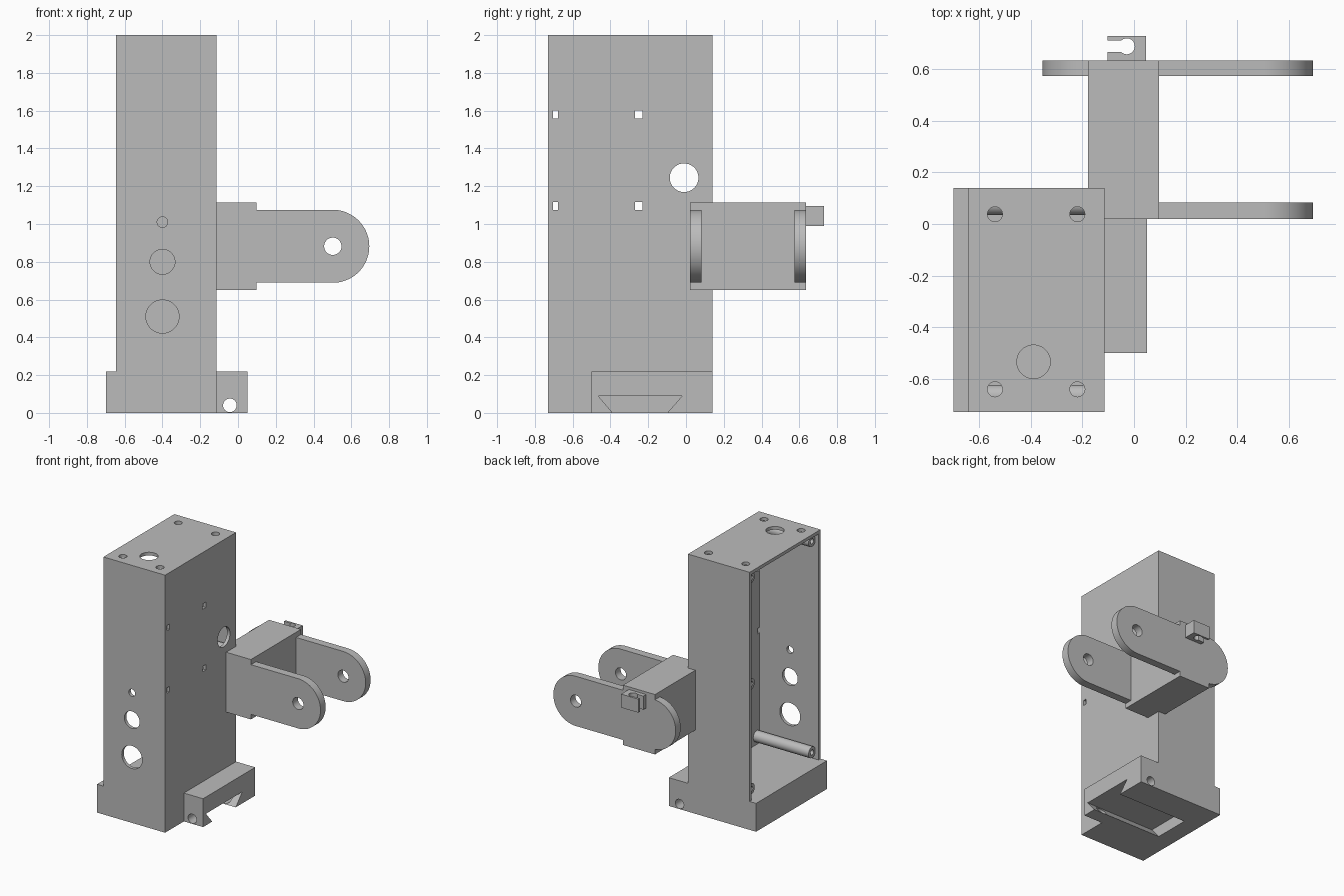
import bpy, bmesh, math
from mathutils import Vector

cube = bpy.data.objects.get("Cube")
if cube:
    bpy.data.objects.remove(cube, do_unlink=True)

grey = bpy.data.materials.new("plain grey")
grey.use_nodes = True
grey.diffuse_color = (0.5, 0.5, 0.5, 1)
grey.node_tree.nodes["Principled BSDF"].inputs["Base Color"].default_value = (0.5, 0.5, 0.5, 1)


def prism(name, axis, profile, lo, hi):
    """Extrude a 2D profile along an axis; the profile uses the other two axes in order."""
    def place(p, d):
        c = list(p)
        c.insert("xyz".index(axis), d)
        return Vector(c)
    bm = bmesh.new()
    face = bm.faces.new([bm.verts.new(place(p, lo)) for p in profile])
    shift = place((0, 0), hi - lo)
    top = bmesh.ops.extrude_face_region(bm, geom=[face])["geom"]
    bmesh.ops.translate(bm, vec=shift, verts=[v for v in top if isinstance(v, bmesh.types.BMVert)])
    bmesh.ops.recalc_face_normals(bm, faces=bm.faces)
    mesh = bpy.data.meshes.new(name)
    bm.to_mesh(mesh)
    bm.free()
    mesh.materials.append(grey)
    ob = bpy.data.objects.new(name, mesh)
    bpy.context.collection.objects.link(ob)
    return ob


def box(name, x, y, z):
    return prism(name, "z", [(x[0], y[0]), (x[1], y[0]), (x[1], y[1]), (x[0], y[1])], *z)


def arc(u, v, r, start=0, sweep=360, n=40):
    count = n if sweep == 360 else n + 1
    angles = [math.radians(start + sweep * i / n) for i in range(count)]
    return [(u + r * math.cos(a), v + r * math.sin(a)) for a in angles]


def rod(name, axis, u, v, r, lo, hi):
    return prism(name, axis, arc(u, v, r), lo, hi)


def combine(target, others, operation="DIFFERENCE"):
    """Apply a boolean with each object, then drop the helper objects."""
    bpy.context.view_layer.objects.active = target
    for other in others:
        mod = target.modifiers.new("boolean", "BOOLEAN")
        mod.operation, mod.solver, mod.object = operation, "EXACT", other
        bpy.ops.object.modifier_apply(modifier=mod.name)
        bpy.data.objects.remove(other, do_unlink=True)
    return target


WALL = 0.025
LEFT, RIGHT, FRONT, BACK, BASE = -0.115, -0.645, -0.73, 0.14, 0.22

# Tall housing with a foot ledge, a rail block and an open right side
housing = box("housing", (RIGHT, LEFT), (FRONT, BACK), (0, 2))
combine(housing, [
    box("ledge", (-0.70, -0.4), (FRONT, BACK), (0, BASE)),
    box("rail_block", (-0.3, 0.05), (-0.5, BACK), (0, BASE)),
], "UNION")
cuts = [box("cavity", (-0.8, LEFT - WALL), (FRONT + WALL, BACK - WALL), (BASE, 2 - WALL))]

# Dovetail groove and clamp hole under the rail block
groove = [(-0.387, -0.001), (-0.1, -0.001), (-0.02, 0.09), (-0.465, 0.09)]
cuts.append(prism("groove", "x", groove, -0.56, 0.2))
cuts.append(rod("clamp_hole", "y", -0.043, 0.04, 0.036, -0.6, 0.3))

# Front wall holes
for z, r in ((1.01, 0.028), (0.8, 0.066), (0.51, 0.088)):
    cuts.append(rod("front_hole", "y", -0.4, z, r, -0.8, -0.6))

# Side wall cable hole and slots
cuts.append(rod("cable_hole", "x", -0.01, 1.245, 0.076, -0.3, 0))
for z in (1.095, 1.58):
    for y, w in ((-0.691, 0.014), (-0.25, 0.019)):
        cuts.append(box("slot", (-0.3, 0), (y - w, y + w), (z - 0.021, z + 0.021)))

# Top holes
cuts.append(rod("top_hole", "z", -0.39, -0.535, 0.065, 1.95, 2.1))
for x in (-0.54, -0.22):
    for y in (-0.642, 0.038):
        cuts.append(rod("top_screw_hole", "z", x, y, 0.029, 1.95, 2.1))
combine(housing, cuts)

# Lid standoffs with screw holes
posts = []
for y, z in ((0.078, 1.925), (0.078, 1.10), (0.078, 0.285), (-0.668, 1.925), (-0.668, 0.285)):
    post = rod("lid_standoff", "x", y, z, 0.043, RIGHT + 0.03, LEFT - WALL)
    combine(post, [rod("screw_hole", "x", y, z, 0.02, -0.7, -0.45)])
    posts.append(post)

# Bracket body, notched around the corner of the housing
body = prism("bracket_body", "z", [(LEFT, 0.02), (0.097, 0.02), (0.097, 0.635),
             (-0.178, 0.635), (-0.178, BACK), (LEFT, BACK)], 0.65, 1.115)

# Bracket arms with rounded ends and pivot holes
ARM_Z, ARM_R, PIVOT = 0.882, 0.193, 0.502
tip = arc(PIVOT, ARM_Z, ARM_R, -90, 180)
front_arm = prism("front_arm", "y", tip + [(0.05, ARM_Z + ARM_R), (0.05, ARM_Z - ARM_R)], 0.02, 0.083)
back_arm = prism("back_arm", "y", tip + arc(-0.163, ARM_Z, ARM_R, 90, 180), 0.574, 0.635)
for arm in (front_arm, back_arm):
    combine(arm, [rod("pivot_hole", "y", PIVOT, ARM_Z, 0.046, -0.1, 0.8)])
combine(body, [front_arm, back_arm], "UNION")
body.name = "bracket"

# Cable clip on the back arm
clip = box("cable_clip", (-0.102, 0.046), (0.63, 0.73), (0.99, 1.095))
combine(clip, [rod("clip_hole", "z", -0.028, 0.69, 0.031, 0.9, 1.2),
               box("clip_slot", (-0.2, -0.03), (0.668, 0.712), (0.9, 1.2))])

# Smooth the round walls, keep the edges sharp
bpy.ops.object.select_all(action="DESELECT")
for ob in [housing, body, clip] + posts:
    ob.select_set(True)
bpy.context.view_layer.objects.active = housing
bpy.ops.object.shade_smooth_by_angle(angle=math.radians(30))
